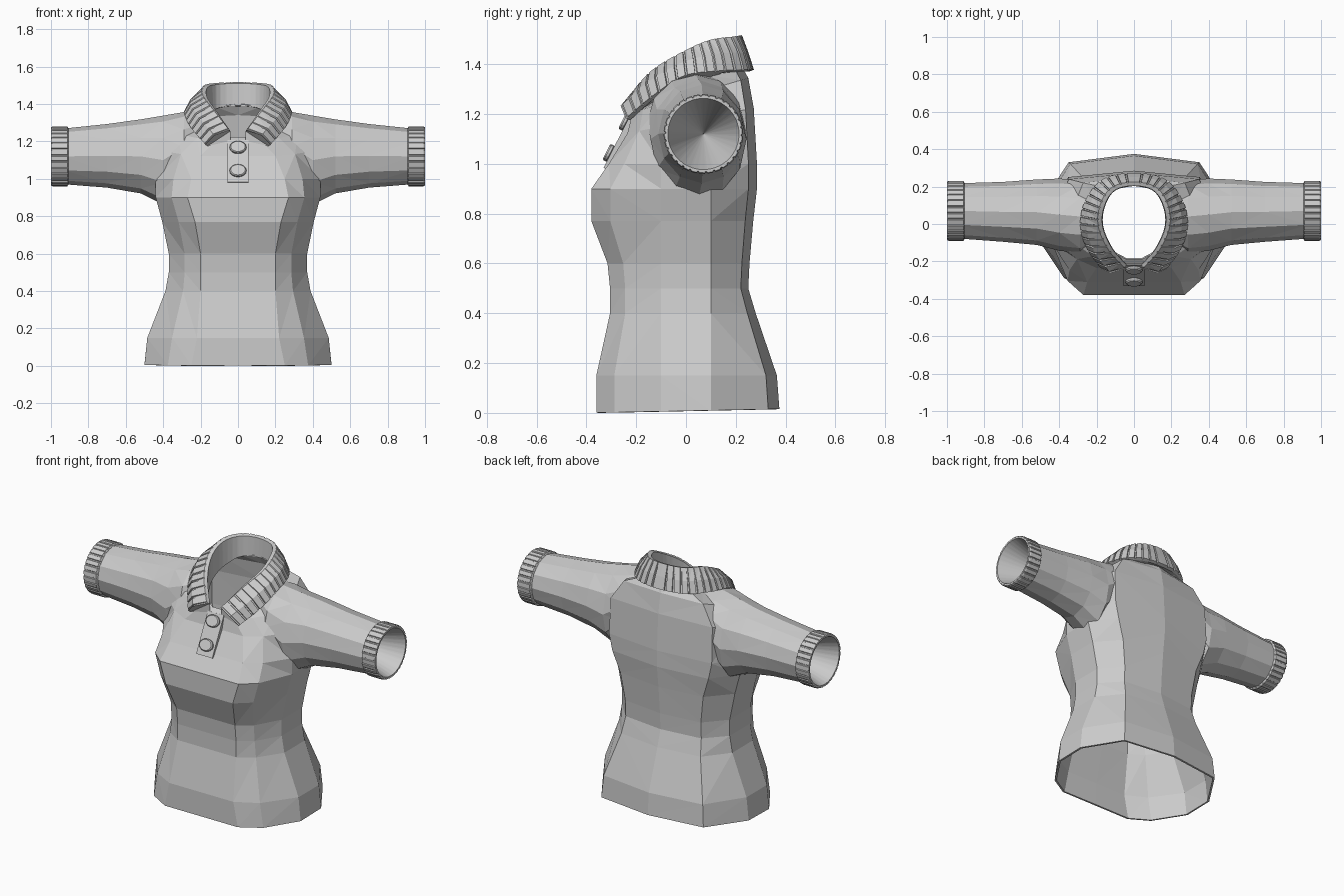
import bpy, bmesh, math
from mathutils import Vector

cube = bpy.data.objects.get("Cube")
if cube:
    bpy.data.objects.remove(cube, do_unlink=True)

cloth = bpy.data.materials.new("light_grey_cloth")
cloth.use_nodes = True
GREY = (0.6, 0.6, 0.6, 1)
cloth.diffuse_color = GREY
cloth.node_tree.nodes["Principled BSDF"].inputs["Base Color"].default_value = GREY


def add_object(name, bm):
    bmesh.ops.remove_doubles(bm, verts=bm.verts, dist=0.0005)
    bmesh.ops.recalc_face_normals(bm, faces=bm.faces)
    mesh = bpy.data.meshes.new(name)
    bm.to_mesh(mesh)
    bm.free()
    mesh.materials.append(cloth)
    obj = bpy.data.objects.new(name, mesh)
    bpy.context.collection.objects.link(obj)
    return obj


def loft(name, rings, caps=True):
    """Skin a list of closed point rings, optionally capping both ends."""
    bm = bmesh.new()
    rows = [[bm.verts.new(p) for p in ring] for ring in rings]
    n = len(rows[0])
    for a, b in zip(rows, rows[1:]):
        for i in range(n):
            j = (i + 1) % n
            bm.faces.new((a[i], a[j], b[j], b[i]))
    if caps:
        bm.faces.new(rows[0])
        bm.faces.new(rows[-1])
    bmesh.ops.triangulate(bm, faces=bm.faces)
    return add_object(name, bm)


def apply_modifier(obj, kind, **settings):
    mod = obj.modifiers.new(kind.lower(), kind)
    for key, value in settings.items():
        setattr(mod, key, value)
    bpy.context.view_layer.objects.active = obj
    bpy.ops.object.modifier_apply(modifier=mod.name)


# Torso: height, half width, front y, back y, flat front half width,
# back corner as a share of the width, tilt
TORSO = [
    (0.008, 0.50, -0.36, 0.375, 0.25, 0.7, 0.02),
    (0.15, 0.485, -0.36, 0.365, 0.22, 0.7, 0),
    (0.40, 0.388, -0.305, 0.28, 0.20, 0.7, 0),
    (0.50, 0.37, -0.305, 0.25, 0.20, 0.7, 0),
    (0.60, 0.37, -0.315, 0.255, 0.20, 0.7, 0),
    (0.77, 0.405, -0.38, 0.27, 0.23, 0.7, 0),
    (0.90, 0.44, -0.38, 0.285, 0.27, 0.75, 0),
    (1.00, 0.44, -0.31, 0.285, 0.25, 0.8, 0),
    (1.17, 0.41, -0.235, 0.272, 0.20, 0.85, 0.2),
    (1.27, 0.32, -0.215, 0.25, 0.12, 0.85, 0.3),
    (1.31, 0.18, -0.19, 0.215, 0.04, 0.7, 0.45),
]


def torso_ring(z, w, front, back, flat, corner, tilt):
    half = [(0, front), (flat, front), ((flat + w) / 2, front * 0.8),
            (w, -0.1), (w, 0.1), (w * corner, back * 0.88), (0, back)]
    full = half + [(-x, y) for x, y in half[-2:0:-1]]
    return [(x, y, z + tilt * y) for x, y in full]


shirt = loft("shirt_body", [torso_ring(*row) for row in TORSO])

# Sleeves: x, centre y, radius y, centre z, radius z
SLEEVE = [
    (0.20, 0.04, 0.14, 1.22, 0.145),
    (0.29, 0.04, 0.195, 1.17, 0.187),
    (0.40, 0.05, 0.193, 1.10, 0.238),
    (0.52, 0.063, 0.175, 1.12, 0.198),
    (0.70, 0.065, 0.16, 1.123, 0.17),
    (0.93, 0.07, 0.148, 1.12, 0.149),
]


def sleeve_ring(side, x, cy, ry, cz, rz, n=12):
    angles = [math.tau * i / n for i in range(n)]
    return [(side * x, cy + ry * math.cos(a), cz + rz * math.sin(a)) for a in angles]


for side in (-1, 1):
    sleeve = loft("sleeve", [sleeve_ring(side, *row) for row in SLEEVE])
    apply_modifier(shirt, 'BOOLEAN', object=sleeve, operation='UNION', solver='EXACT')
    bpy.data.objects.remove(sleeve, do_unlink=True)

# Open the hem, the neck and the sleeve ends, then give the cloth thickness
bm = bmesh.new()
bm.from_mesh(shirt.data)
neck_z, neck_tilt = TORSO[-1][0], TORSO[-1][-1]


def is_opening(face):
    verts = [v.co for v in face.verts]
    return (all(v.z < 0.02 for v in verts)
            or all(abs(v.x) > 0.925 for v in verts)
            or all(abs(v.z - neck_z - neck_tilt * v.y) < 0.002 and abs(v.x) < 0.19
                   for v in verts))


bmesh.ops.delete(bm, geom=[f for f in bm.faces if is_opening(f)], context='FACES')
bm.to_mesh(shirt.data)
bm.free()
apply_modifier(shirt, 'SOLIDIFY', thickness=0.012, offset=-1)

# Ribbed cuffs, each with a funnel-shaped lining: x, radius, rib depth
CUFF = [(0.905, 0.148, 0), (0.912, 0.155, 1), (0.99, 0.155, 1),
        (1.0, 0.151, 1), (1.0, 0.143, 0), (0.6, 0, 0)]
RIBS = 30
for side, label in ((1, "left"), (-1, "right")):
    rings = []
    for x, radius, depth in CUFF:
        ring = []
        for i in range(RIBS):
            for offset, raised in ((0, 1), (0.66, 1), (0.74, 0), (0.92, 0)):
                a = math.tau * (i + offset) / RIBS
                r = radius + depth * raised * 0.005
                ring.append((side * x, 0.07 + r * math.cos(a), 1.12 + r * math.sin(a)))
        rings.append(ring)
    loft(label + "_cuff", rings, caps=False)

# Collar: matching points on the fold and on the loose edge, back to front
FOLD = [(0, 0.22, 1.515), (0.12, 0.19, 1.51), (0.18, 0.09, 1.495),
        (0.185, -0.02, 1.445), (0.13, -0.14, 1.37), (0.045, -0.235, 1.26)]
EDGE = [(0, 0.265, 1.375), (0.16, 0.235, 1.375), (0.255, 0.12, 1.37),
        (0.28, -0.01, 1.35), (0.245, -0.13, 1.27), (0.17, -0.235, 1.18)]


def spline(points, t):
    """Smooth curve through the points, mirrored in x at the back seam."""
    pts = [Vector(p) for p in points]
    pts = [Vector((-pts[1].x, pts[1].y, pts[1].z))] + pts + [2 * pts[-1] - pts[-2]]
    i = min(int(t), len(points) - 2)
    u = t - i
    a, b, c, d = pts[i:i + 4]
    return 0.5 * (2 * b + (c - a) * u + (2 * a - 5 * b + 4 * c - d) * u ** 2
                  + (3 * b - a - 3 * c + d) * u ** 3)


def collar_section(t, raised):
    fold, edge = spline(FOLD, t), spline(EDGE, t)
    out = Vector((edge.x, edge.y - 0.02, 0)).normalized() + Vector((0, 0, 0.4))
    lift = out * (0.008 * raised)
    bulge = (fold + edge) / 2 + out * (0.005 * t) + lift
    inner = Vector((fold.x * 0.9, fold.y * 0.93, fold.z - 0.005))
    rim = Vector((fold.x * 0.88, fold.y * 0.92, 0))
    rim.z = min(neck_z + neck_tilt * rim.y - 0.01, inner.z - 0.02)
    under = edge - out * 0.012
    return [edge + lift, bulge, fold + lift * 0.6, inner, rim, under]


sections = []
collar_ribs = 17
for i in range(collar_ribs):
    for offset, raised in ((0, 1), (0.76, 1), (0.8, 0), (0.96, 0)):
        sections.append(collar_section(5 * (i + offset) / collar_ribs, raised))
sections.append(collar_section(5, 1))
mirrored = [[Vector((-p.x, p.y, p.z)) for p in s] for s in sections[:0:-1]]
loft("collar", mirrored + sections)

# Button placket and buttons lie on the sloping chest
SLOPE = math.radians(63)
NORMAL = Vector((0, -math.sin(SLOPE), math.cos(SLOPE)))
CENTRE = Vector((0, -0.264, 1.09))
ALONG = Vector((0, math.cos(SLOPE), math.sin(SLOPE)))

bpy.ops.mesh.primitive_cube_add(size=1, location=CENTRE, rotation=(SLOPE, 0, 0))
placket = bpy.context.object
placket.name = "button_placket"
placket.scale = (0.11, 0.25, 0.024)
placket.data.materials.append(cloth)

for name, shift in (("upper_button", 0.078), ("lower_button", -0.062)):
    bpy.ops.mesh.primitive_cylinder_add(
        vertices=16, radius=0.045, depth=0.022, rotation=(SLOPE, 0, 0),
        location=CENTRE + ALONG * shift + NORMAL * 0.02)
    button = bpy.context.object
    button.name = name
    button.scale.y = 0.8
    button.data.materials.append(cloth)
    apply_modifier(button, 'BEVEL', width=0.006, segments=1)
